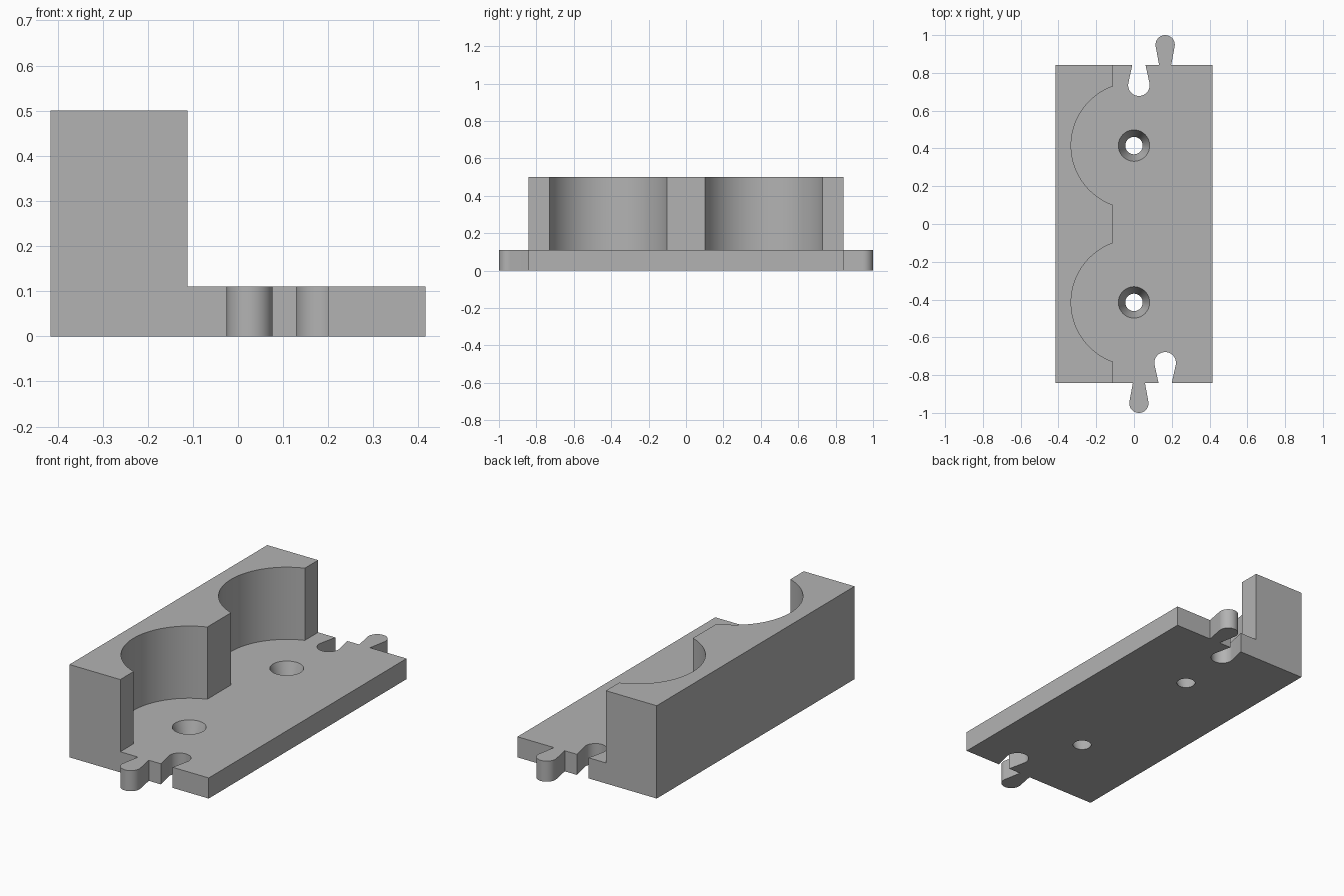
import bpy
import bmesh
from math import sin, cos, radians, acos, degrees

cube = bpy.data.objects.get("Cube")
if cube:
    bpy.data.objects.remove(cube, do_unlink=True)

HALF_W, HALF_L = 0.415, 0.842      # plate half width and half length
PLATE_H, WALL_H = 0.111, 0.5       # plate thickness and wall height
WALL_X = -0.112                    # inner face of the wall
SCOOP_R, SCOOP_Y = 0.333, 0.415    # round pockets, centred on the screw holes
HOLE_LOW, HOLE_TOP = 0.046, 0.083  # tapered screw hole radii
FRONT_X, REAR_X = 0.026, 0.165     # tab positions; the slots swap these

grey = bpy.data.materials.new("plain_grey")
grey.use_nodes = True
colour = (0.45, 0.45, 0.45, 1)
grey.diffuse_color = colour
grey.node_tree.nodes["Principled BSDF"].inputs["Base Color"].default_value = colour


def arc(cx, cy, r, start, end, steps):
    angles = [radians(start + (end - start) * i / steps) for i in range(steps + 1)]
    return [(cx + r * cos(a), cy + r * sin(a)) for a in angles]


def knob(cx, r, neck, side):
    """Keyhole outline: side 1 sticks out of the plate, -1 cuts into it."""
    points = [(cx - neck, 0)] + arc(cx, 0.107, r, 190, -10, 32) + [(cx + neck, 0)]
    return [(x, side * depth) for x, depth in points]


def prism(name, outline, z0, z1):
    bm = bmesh.new()
    face = bm.faces.new([bm.verts.new((x, y, z0)) for x, y in outline])
    top = bmesh.ops.extrude_face_region(bm, geom=[face])["geom"]
    verts = [v for v in top if isinstance(v, bmesh.types.BMVert)]
    bmesh.ops.translate(bm, vec=(0, 0, z1 - z0), verts=verts)
    bmesh.ops.recalc_face_normals(bm, faces=bm.faces)
    mesh = bpy.data.meshes.new(name)
    bm.to_mesh(mesh)
    bm.free()
    obj = bpy.data.objects.new(name, mesh)
    bpy.context.collection.objects.link(obj)
    return obj


def activate(obj):
    bpy.ops.object.select_all(action="DESELECT")
    obj.select_set(True)
    bpy.context.view_layer.objects.active = obj


def cut(target, cutter):
    cutter.hide_render = True
    mod = target.modifiers.new("cut", "BOOLEAN")
    mod.operation = "DIFFERENCE"
    mod.solver = "EXACT"
    mod.object = cutter
    activate(target)
    bpy.ops.object.modifier_apply(modifier=mod.name)
    bpy.data.objects.remove(cutter, do_unlink=True)


# Block with interlocking tabs and slots on both ends
tab, slot = (0.051, 0.032, 1), (0.057, 0.035, -1)
front = knob(FRONT_X, *tab) + knob(REAR_X, *slot)
rear = knob(FRONT_X, *slot) + knob(REAR_X, *tab)
outline = [(-HALF_W, -HALF_L)] + [(x, -HALF_L - d) for x, d in front]
outline += [(HALF_W, -HALF_L), (HALF_W, HALF_L)]
outline += [(x, HALF_L + d) for x, d in reversed(rear)] + [(-HALF_W, HALF_L)]
bracket = prism("wall_bracket", outline, 0, WALL_H)

# Clear the space above the plate, leaving the scooped wall
spread = degrees(acos(-WALL_X / SCOOP_R))
clearance = [(1, -1.2), (1, 1.2), (WALL_X, 1.2)]
for y in (SCOOP_Y, -SCOOP_Y):
    clearance += arc(0, y, SCOOP_R, 180 - spread, 180 + spread, 48)
clearance.append((WALL_X, -1.2))
cut(bracket, prism("clearance_cutter", clearance, PLATE_H, 0.8))

# Tapered screw holes
margin = 0.05
taper = (HOLE_TOP - HOLE_LOW) / PLATE_H * margin
for y in (SCOOP_Y, -SCOOP_Y):
    bpy.ops.mesh.primitive_cone_add(
        vertices=64, radius1=HOLE_LOW - taper, radius2=HOLE_TOP + taper,
        depth=PLATE_H + 2 * margin, location=(0, y, PLATE_H / 2))
    cut(bracket, bpy.context.object)

bracket.data.materials.clear()
bracket.data.materials.append(grey)
for poly in bracket.data.polygons:
    poly.material_index = 0
activate(bracket)
bpy.ops.object.shade_smooth_by_angle(angle=radians(30))
